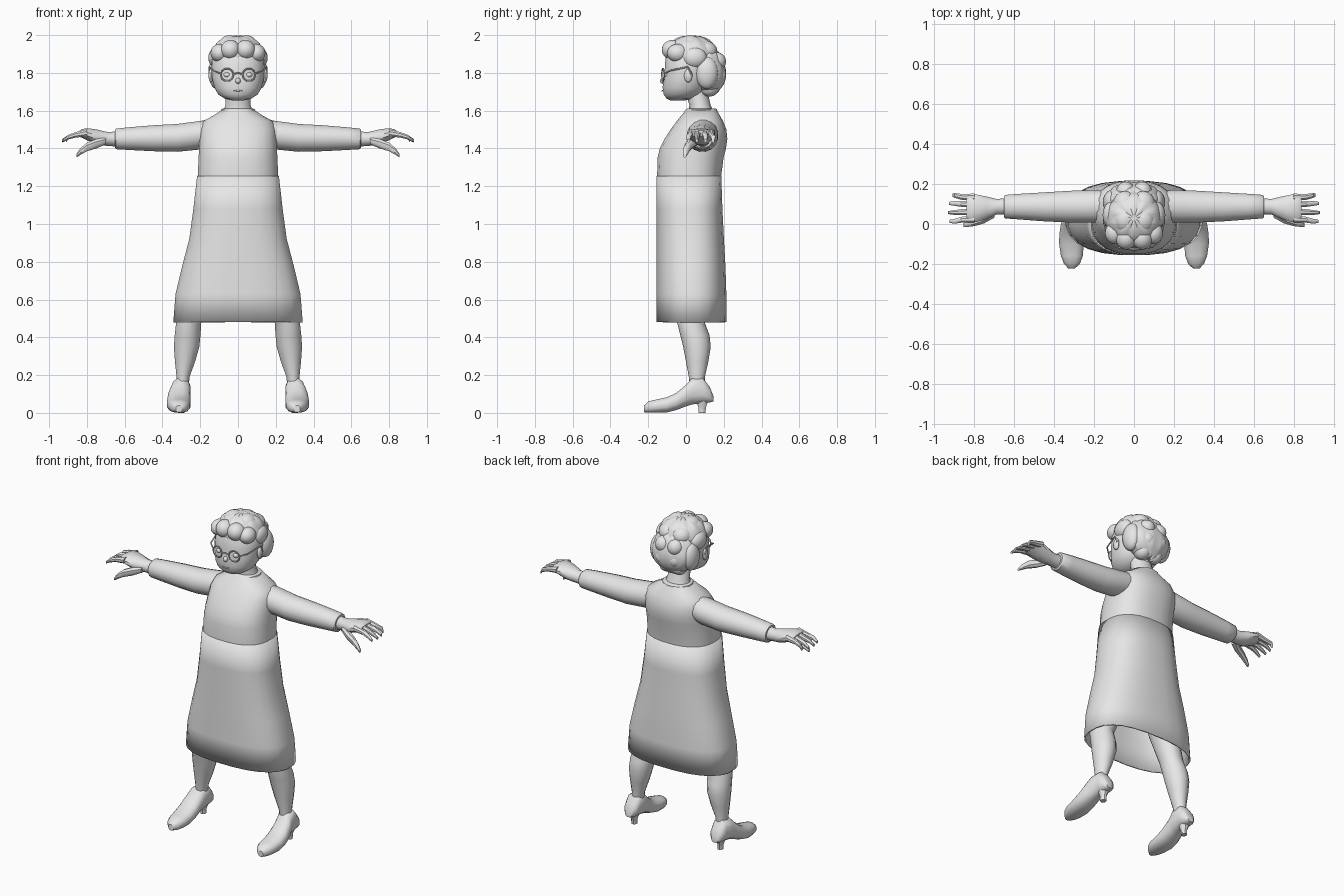
import bpy, bmesh, math
from mathutils import Vector, Matrix

grey = bpy.data.materials.new("light grey")
grey.diffuse_color = (0.8, 0.8, 0.8, 1)


def finish(name, bm, mirror=False, angle=40):
    bmesh.ops.recalc_face_normals(bm, faces=bm.faces)
    me = bpy.data.meshes.new(name)
    bm.to_mesh(me)
    bm.free()
    me.materials.append(grey)
    me.shade_smooth()
    me.set_sharp_from_angle(angle=math.radians(angle))
    ob = bpy.data.objects.new(name, me)
    bpy.context.collection.objects.link(ob)
    if mirror:
        ob.modifiers.new("Mirror", 'MIRROR').use_mirror_merge = False
    return ob


def loft(name, axis, rings, n=16, power=2.0, caps=True, mirror=False, angle=40):
    """Skin rings (position, u0, u1, v0, v1) stacked along one axis."""
    bm = bmesh.new()
    loops = []
    for p, u0, u1, v0, v1 in rings:
        loop = []
        for i in range(n):
            a = 2 * math.pi * (i + 0.5) / n
            c, s = math.cos(a), math.sin(a)
            u = (u0 + u1) / 2 + (u1 - u0) / 2 * math.copysign(abs(c) ** (2 / power), c)
            v = (v0 + v1) / 2 + (v1 - v0) / 2 * math.copysign(abs(s) ** (2 / power), s)
            co = {'x': (p, u, v), 'y': (u, p, v), 'z': (u, v, p)}[axis]
            loop.append(bm.verts.new(co))
        loops.append(loop)
    for a, b in zip(loops, loops[1:]):
        for i in range(n):
            j = (i + 1) % n
            bm.faces.new((a[i], a[j], b[j], b[i]))
    if caps:
        bm.faces.new(loops[0])
        bm.faces.new(loops[-1])
    return finish(name, bm, mirror, angle)


def ball(name, center, radii, mirror=False, lobes=0, bump=0.0, tilt=0.0, seg=24):
    """Ellipsoid, optionally puffed into lobes."""
    bm = bmesh.new()
    bmesh.ops.create_uvsphere(bm, u_segments=seg, v_segments=seg * 2 // 3, radius=1)
    for v in bm.verts:
        if lobes:
            a = math.atan2(v.co.y, v.co.x)
            puff = abs(math.sin(a * lobes / 2)) * abs(math.sin(2.5 * math.acos(max(-1, min(1, v.co.z)))))
            v.co *= 1 - bump + bump * 1.4 * puff
    m = Matrix.Translation(center) @ Matrix.Rotation(tilt, 4, 'X') @ Matrix.Diagonal((*radii, 1))
    bmesh.ops.transform(bm, matrix=m, verts=bm.verts)
    return finish(name, bm, mirror)


def wire(name, points, r, closed=False, mirror=False, sides=6):
    """Thin rod through points."""
    bm = bmesh.new()
    pairs = list(zip(points, points[1:])) + ([(points[-1], points[0])] if closed else [])
    for a, b in pairs:
        a, b = Vector(a), Vector(b)
        m = Matrix.Translation((a + b) / 2) @ (b - a).to_track_quat('Z', 'Y').to_matrix().to_4x4()
        bmesh.ops.create_cone(bm, cap_ends=True, segments=sides, radius1=r, radius2=r,
                              depth=(b - a).length + r * 0.5, matrix=m)
    return finish(name, bm, mirror)


# Dress: hollow skirt and fitted bodice
skirt = loft("skirt", 'z', [
    (0.48, -.345, .345, -.157, .217), (0.63, -.333, .333, -.157, .215),
    (0.78, -.297, .297, -.157, .21), (0.92, -.26, .26, -.157, .202),
    (1.08, -.238, .238, -.157, .194), (1.255, -.218, .218, -.157, .188)],
    n=24, power=2.5, caps=False)
solid = skirt.modifiers.new("Cloth", 'SOLIDIFY')
solid.thickness = 0.01
loft("bodice", 'z', [
    (1.25, -.215, .215, -.154, .187), (1.35, -.21, .21, -.152, .2),
    (1.40, -.208, .208, -.14, .213), (1.45, -.206, .206, -.115, .22),
    (1.50, -.203, .203, -.083, .215), (1.545, -.185, .185, -.05, .197),
    (1.575, -.13, .13, -.025, .18), (1.605, -.085, .085, .0, .163)], n=24, power=2.4)
loft("collar", 'z', [(1.585, -.098, .098, -.015, .17), (1.607, -.09, .09, -.003, .166),
                     (1.612, -.078, .078, .008, .155)], n=16)

# Sleeves
loft("sleeve", 'x', [
    (.10, .02, .165, 1.42, 1.565), (.20, .005, .172, 1.393, 1.547),
    (.32, .006, .168, 1.381, 1.531), (.45, .012, .16, 1.384, 1.524),
    (.58, .022, .152, 1.391, 1.513), (.645, .027, .147, 1.395, 1.506),
    (.652, .034, .141, 1.403, 1.499)], n=16, mirror=True)

# Hands: palm, four fingers and thumb
loft("palm", 'x', [
    (.63, .045, .13, 1.408, 1.492), (.69, .046, .127, 1.412, 1.488),
    (.74, .022, .14, 1.418, 1.5), (.79, .008, .15, 1.438, 1.508),
    (.825, .006, .15, 1.455, 1.504), (.84, .02, .14, 1.462, 1.495)], n=12, mirror=True)
for name, y, tip in (("index_finger", .022, .925), ("middle_finger", .06, .933),
                     ("ring_finger", .1, .928), ("little_finger", .135, .91)):
    spread = (y - .078) * 0.15
    loft(name, 'x', [
        (.80, y - .019, y + .019, 1.462, 1.502), (.86, y - .016, y + .016, 1.456, 1.488),
        (.90, y + spread - .013, y + spread + .013, 1.446, 1.472),
        (tip, y + spread - .008, y + spread + .008, 1.432, 1.45)], n=8, mirror=True)
loft("thumb", 'x', [
    (.70, .03, .08, 1.42, 1.46), (.75, .002, .05, 1.398, 1.452),
    (.80, -.012, .028, 1.383, 1.432), (.835, -.016, .014, 1.364, 1.402),
    (.855, -.016, .004, 1.352, 1.372)], n=8, mirror=True)

# Legs
loft("leg", 'z', [
    (.13, .26, .328, .02, .1), (.19, .256, .326, .015, .1), (.27, .226, .335, .0, .118),
    (.35, .203, .341, -.015, .131), (.41, .197, .337, -.03, .125),
    (.49, .192, .328, -.05, .095), (.65, .12, .285, -.07, .11),
    (.95, .03, .2, -.08, .13)], n=14, mirror=True)

# Shoes with small heels
loft("shoe", 'y', [
    (-.222, .295, .33, .003, .04), (-.20, .27, .352, 0, .062), (-.16, .255, .368, 0, .071),
    (-.10, .25, .377, .002, .084), (-.05, .25, .376, .014, .108),
    (.0, .252, .368, .033, .15), (.03, .25, .356, .042, .184),
    (.09, .25, .35, .052, .186), (.125, .258, .342, .054, .14),
    (.145, .28, .322, .06, .09)], n=12, power=2.5, mirror=True)
loft("heel", 'z', [(0, .283, .318, .065, .105), (.03, .283, .318, .064, .107),
                   (.075, .266, .336, .045, .125)], n=8, mirror=True)

# Neck and head
loft("neck", 'z', [(1.58, -.085, .085, .01, .155), (1.63, -.068, .068, .018, .13),
                   (1.72, -.066, .066, -.01, .11)], n=14)
loft("head", 'z', [
    (1.655, -.035, .035, -.085, .0), (1.663, -.07, .07, -.103, .04),
    (1.685, -.105, .105, -.119, .08), (1.72, -.126, .126, -.125, .11),
    (1.77, -.138, .138, -.122, .13), (1.82, -.142, .142, -.114, .14),
    (1.88, -.138, .138, -.11, .14), (1.94, -.1, .1, -.075, .11)], n=20, power=2.2, angle=50)
ball("nose", (0, -.121, 1.758), (.014, .017, .016), seg=12)
wire("mouth", [(-.022, -.124, 1.708), (0, -.126, 1.704), (.022, -.124, 1.708)], .003)
ball("ear", (.142, .012, 1.785), (.014, .022, .036), mirror=True, seg=12)
ball("eye", (.058, -.104, 1.79), (.018, .014, .014), mirror=True, seg=12)

# Round glasses
rim = [(.058 + .034 * math.cos(t * math.pi / 5), -.122 + .006 * math.cos(t * math.pi / 5),
        1.79 + .034 * math.sin(t * math.pi / 5)) for t in range(10)]
wire("glasses_rim", rim, .004, closed=True, mirror=True)
wire("glasses_bridge", [(-.025, -.128, 1.793), (0, -.13, 1.8), (.025, -.128, 1.793)], .004)
wire("glasses_temple", [(.091, -.116, 1.796), (.13, -.085, 1.812), (.152, .01, 1.832),
                        (.152, .03, 1.79)], .004, mirror=True)

# Hair: crown, front roll puffs, side puffs and low bun
ball("hair_crown", (0, .03, 1.9), (.143, .138, .1), lobes=10, bump=.04, seg=40)
ball("hair_bun", (0, .115, 1.81), (.146, .098, .134), lobes=12, bump=.05, tilt=.12, seg=40)
ball("fringe_inner_puff", (.04, -.072, 1.922), (.052, .056, .052), mirror=True)
ball("fringe_outer_puff", (.098, -.045, 1.905), (.047, .055, .048), mirror=True)
ball("top_puff", (.045, .02, 1.945), (.058, .065, .054), mirror=True)
ball("upper_back_puff", (.045, .1, 1.915), (.06, .065, .055), mirror=True)
ball("side_puff", (.115, .045, 1.88), (.042, .065, .055), mirror=True)
ball("side_back_puff", (.112, .11, 1.8), (.044, .06, .085), mirror=True)
for i, z in enumerate((1.86, 1.785, 1.725)):
    ball(f"bun_puff_{i + 1}", (.042, .16 - .018 * i * (i - 1), z), (.048, .052, .05), mirror=True)
